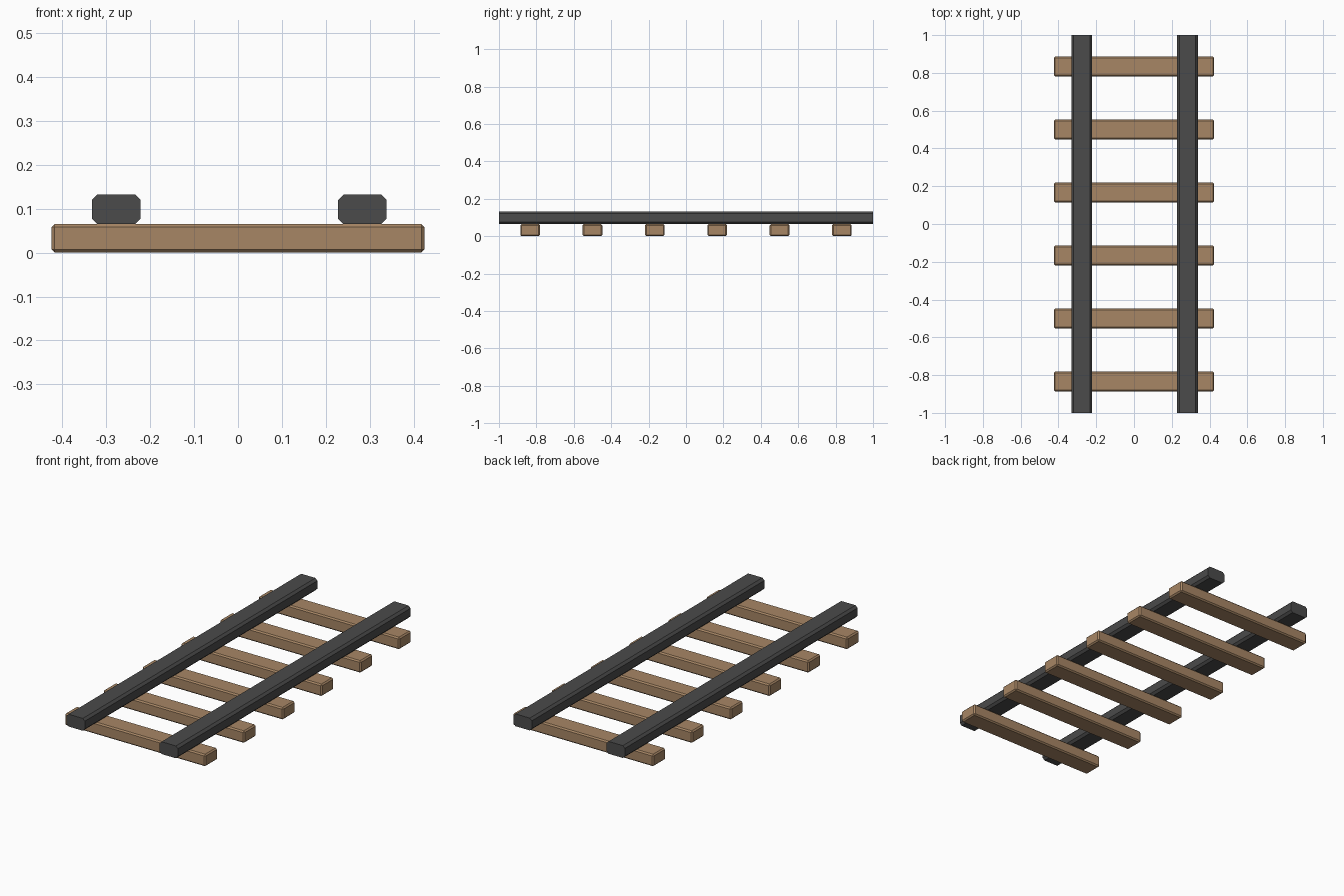
import bpy, bmesh
from mathutils import Matrix

if "Cube" in bpy.data.objects:
    bpy.data.objects.remove(bpy.data.objects["Cube"])


def material(name, rgb):
    m = bpy.data.materials.new(name)
    m.diffuse_color = (*rgb, 1)
    m.use_nodes = True
    m.node_tree.nodes["Principled BSDF"].inputs["Base Color"].default_value = m.diffuse_color
    return m


def beam(name, centre, size, bevel, mat, keep_axis=None):
    """Box with chamfered edges; keep_axis limits the chamfer to edges along that axis."""
    bm = bmesh.new()
    bmesh.ops.create_cube(bm, size=1, matrix=Matrix.Diagonal((*size, 1)))
    edges = [e for e in bm.edges if keep_axis is None
             or abs(e.verts[0].co[keep_axis] - e.verts[1].co[keep_axis]) > 1e-4]
    bmesh.ops.bevel(bm, geom=edges, offset=bevel, segments=1, profile=0.5, affect='EDGES')
    mesh = bpy.data.meshes.new(name)
    bm.to_mesh(mesh)
    bm.free()
    mesh.materials.append(mat)
    obj = bpy.data.objects.new(name, mesh)
    obj.location = centre
    bpy.context.collection.objects.link(obj)


wood = material("wood", (0.39, 0.24, 0.13))
steel = material("steel", (0.07, 0.07, 0.07))

# Wooden sleepers, evenly spaced along the track
for i in range(6):
    beam(f"sleeper_{i + 1}", (0, (i - 2.5) / 3, 0.0325), (0.848, 0.105, 0.065), 0.007, wood)

# Rails with chamfered long edges and flat ends
for name, x in (("left_rail", -0.277), ("right_rail", 0.283)):
    beam(name, (x, 0, 0.0985), (0.11, 2, 0.067), 0.012, steel, keep_axis=1)
